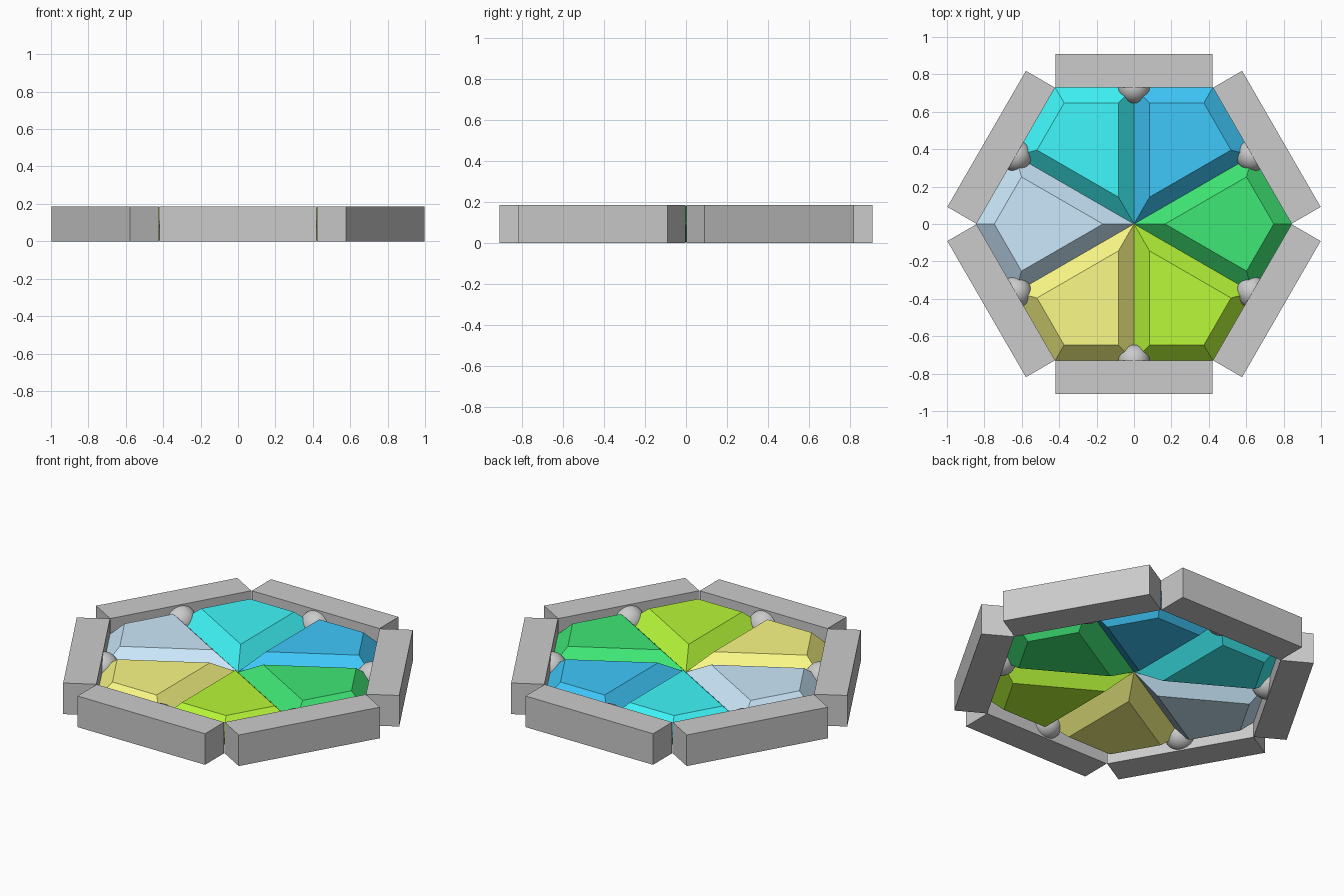
import bpy, bmesh
from math import radians, cos, sin, tan
from mathutils import Matrix, Vector

if "Cube" in bpy.data.objects:
    bpy.data.objects.remove(bpy.data.objects["Cube"])

APO, MID, HALF = 0.73, 0.0925, 0.42   # inner apothem, mid height, half side
HEIGHT, INSET, RISE = 0.185, 0.083, 0.088


def add_mesh(name, bm, angle, color=None):
    bmesh.ops.recalc_face_normals(bm, faces=bm.faces)
    me = bpy.data.meshes.new(name)
    bm.to_mesh(me)
    bm.free()
    ob = bpy.data.objects.new(name, me)
    ob.rotation_euler.z = radians(angle)
    bpy.context.collection.objects.link(ob)
    if color:
        mat = bpy.data.materials.new(name + "_color")
        mat.diffuse_color = (*color, 1)
        mat.use_nodes = True
        mat.node_tree.nodes["Principled BSDF"].inputs["Base Color"].default_value = mat.diffuse_color
        me.materials.append(mat)
    return ob


def rim_bar(i):
    bm = bmesh.new()
    depth = 0.18
    bmesh.ops.create_cube(bm, size=1, matrix=Matrix.Translation((APO + depth / 2, 0, MID))
                          @ Matrix.Diagonal((depth, 2 * HALF, HEIGHT, 1)))
    add_mesh(f"rim_bar_{i}", bm, 30 + 60 * i)


def stud(i):
    bm = bmesh.new()
    bmesh.ops.create_uvsphere(bm, u_segments=32, v_segments=16, radius=0.085,
                              matrix=Matrix.Translation((APO, 0, MID)))
    for f in bm.faces:
        f.smooth = True
    add_mesh(f"stud_{i}", bm, 30 + 60 * i)


def gem(i, color):
    # kite outline at the waist, inset kite for the flat top and bottom
    corner = APO / cos(radians(30))
    mx, my = APO * cos(radians(30)), APO * sin(radians(30))
    waist = [(0, 0), (mx, -my), (corner, 0), (mx, my)]
    # each inset corner lies on two edges moved inwards by INSET
    u, v = Vector((cos(radians(30)), sin(radians(30)))), Vector((-sin(radians(30)), cos(radians(30))))
    side = u * (APO - INSET) - v * INSET
    flat = [(INSET / sin(radians(30)), 0), (side.x, -side.y),
            (corner - INSET / sin(radians(60)), 0), (side.x, side.y)]
    bm = bmesh.new()
    low, mid, top = [[bm.verts.new((x, y, z)) for x, y in pts] for pts, z in
                     ((flat, MID - RISE), (waist, MID), (flat, MID + RISE))]
    bm.faces.new(top)
    bm.faces.new(low[::-1])
    for a, b in ((low, mid), (mid, top)):
        for k in range(4):
            n = (k + 1) % 4
            bm.faces.new((a[k], a[n], b[n], b[k]))
    add_mesh(f"gem_{i}", bm, 60 * i, color)


# green, blue, cyan, pale blue, yellow, lime
colors = [(0.05, 0.8, 0.18), (0.05, 0.58, 0.97), (0.05, 0.93, 0.96),
          (0.6, 0.81, 0.97), (0.96, 0.95, 0.24), (0.48, 0.94, 0.04)]

for i, col in enumerate(colors):
    rim_bar(i)
    stud(i)
    gem(i, col)
